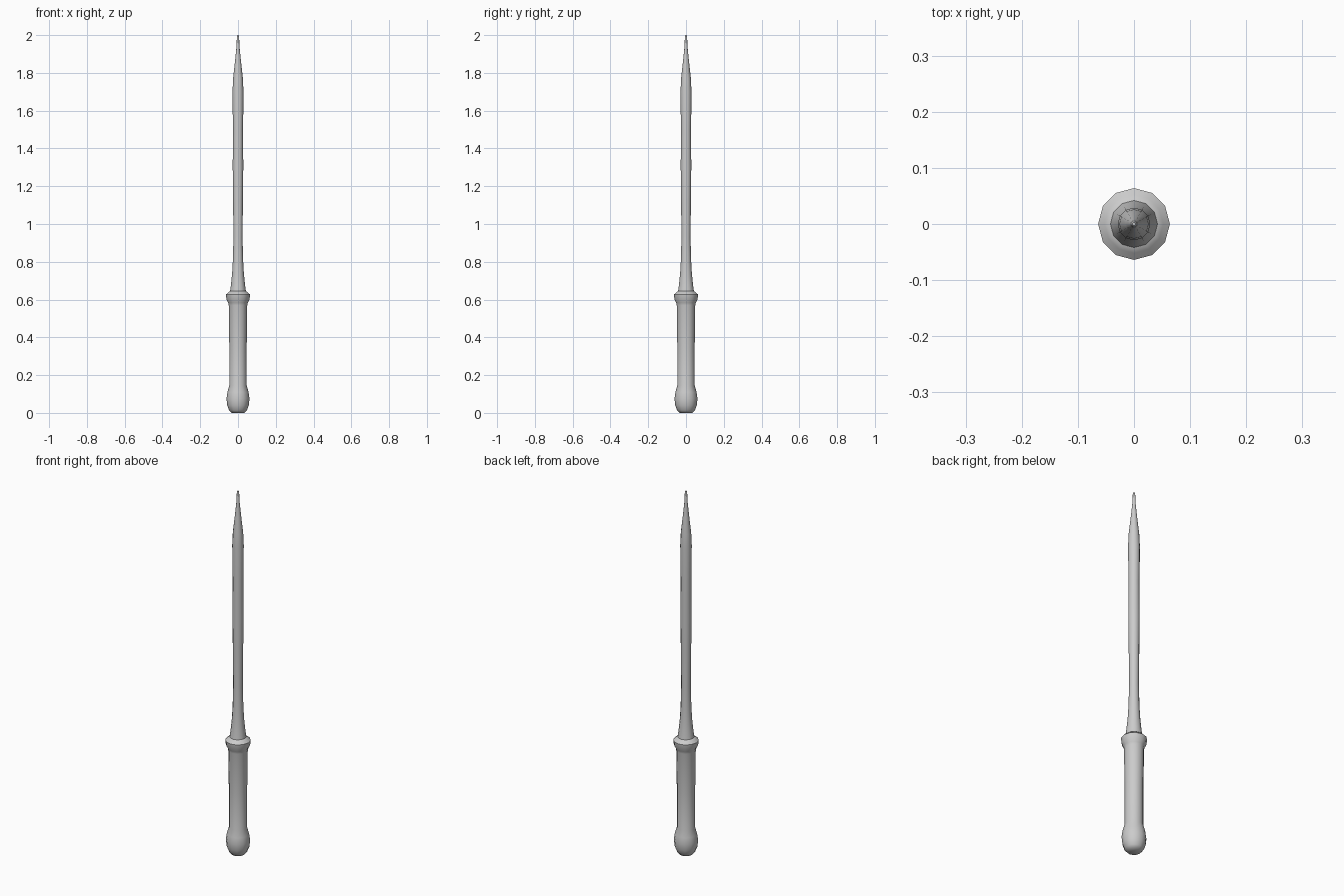
import bpy, bmesh
from math import cos, sin, tau

if "Cube" in bpy.data.objects:
    bpy.data.objects.remove(bpy.data.objects["Cube"])

SIDES = 12


def lathe(name, profile):
    """Turn a (radius, height) profile around the z axis, with capped ends."""
    bm = bmesh.new()
    rings = [[bm.verts.new((r * cos(tau * i / SIDES), r * sin(tau * i / SIDES), z))
              for i in range(SIDES)] for r, z in profile]
    for a, b in zip(rings, rings[1:]):
        for i in range(SIDES):
            j = (i + 1) % SIDES
            bm.faces.new((a[i], a[j], b[j], b[i]))
    bm.faces.new(rings[0][::-1])
    bm.faces.new(rings[-1])
    mesh = bpy.data.meshes.new(name)
    bm.to_mesh(mesh)
    bm.free()
    obj = bpy.data.objects.new(name, mesh)
    bpy.context.collection.objects.link(obj)
    bpy.ops.object.select_all(action='DESELECT')
    obj.select_set(True)
    bpy.context.view_layer.objects.active = obj
    bpy.ops.object.shade_smooth_by_angle(angle=0.87)
    return obj


# Handle with rounded pommel and collar
lathe("handle", [
    (0.034, 0.0), (0.047, 0.014), (0.057, 0.04), (0.061, 0.075), (0.056, 0.11),
    (0.046, 0.145), (0.046, 0.35), (0.049, 0.57), (0.052, 0.583), (0.061, 0.60),
    (0.064, 0.627), (0.052, 0.637), (0.042, 0.645)])

# Slender shaft, flared at the base and tapering to a fine tip
lathe("shaft", [
    (0.043, 0.638), (0.037, 0.68), (0.031, 0.74), (0.027, 0.81), (0.024, 0.93),
    (0.026, 1.13), (0.028, 1.30), (0.027, 1.50), (0.029, 1.70), (0.026, 1.77),
    (0.016, 1.86), (0.008, 1.94), (0.006, 1.99), (0.003, 2.0)])
